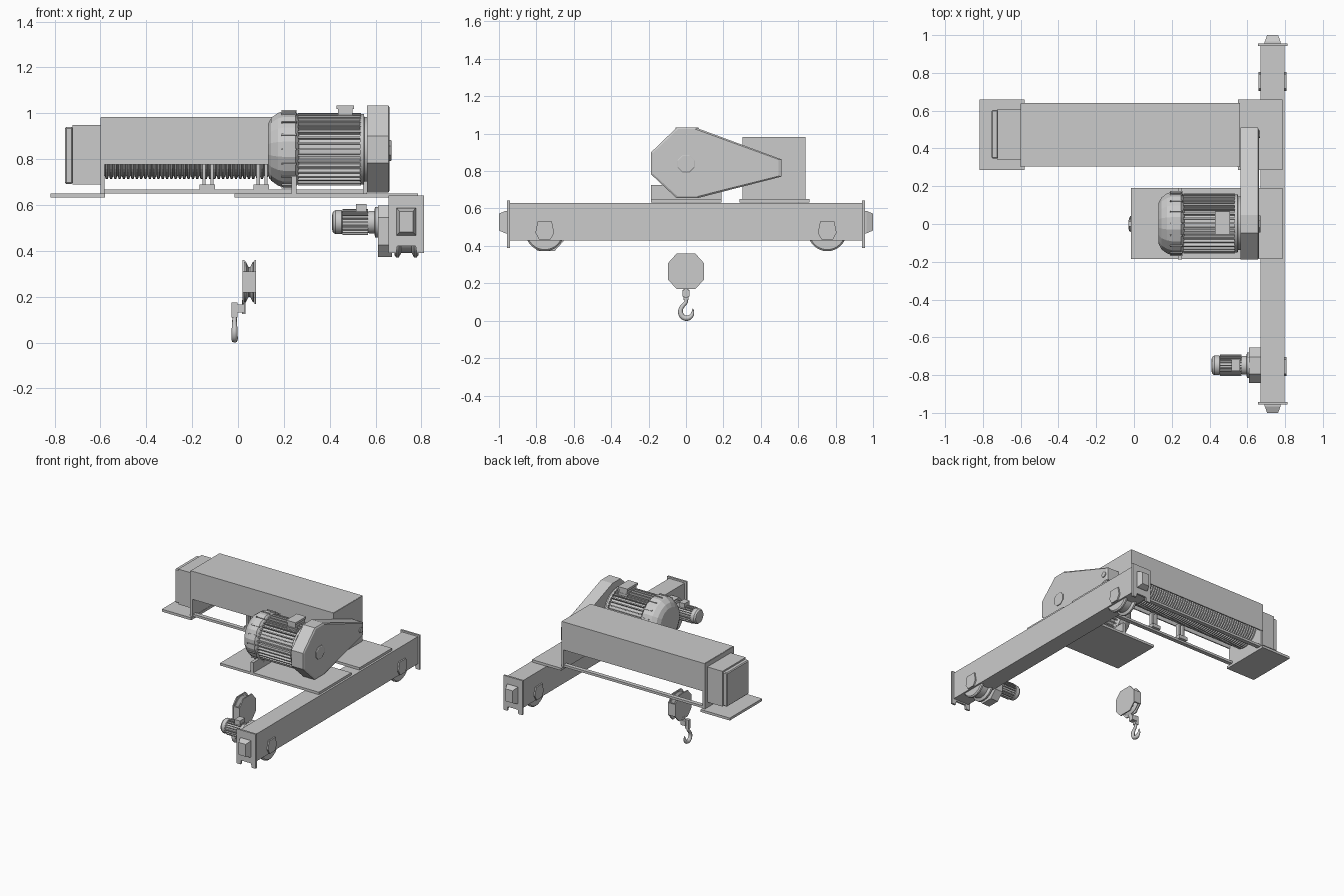
import bpy, bmesh
from math import sin, cos, pi
from mathutils import Matrix

if "Cube" in bpy.data.objects:
    bpy.data.objects.remove(bpy.data.objects["Cube"])


def finish(name, bm, smooth=False):
    bmesh.ops.remove_doubles(bm, verts=bm.verts, dist=1e-6)
    bmesh.ops.recalc_face_normals(bm, faces=bm.faces)
    me = bpy.data.meshes.new(name)
    bm.to_mesh(me)
    bm.free()
    ob = bpy.data.objects.new(name, me)
    bpy.context.collection.objects.link(ob)
    if smooth:
        bpy.ops.object.select_all(action='DESELECT')
        ob.select_set(True)
        bpy.context.view_layer.objects.active = ob
        bpy.ops.object.shade_smooth_by_angle()
    return ob


def add_box(bm, x, y, z):
    m = Matrix.Translation(((x[0] + x[1]) / 2, (y[0] + y[1]) / 2, (z[0] + z[1]) / 2))
    s = Matrix.Diagonal((x[1] - x[0], y[1] - y[0], z[1] - z[0], 1))
    bmesh.ops.create_cube(bm, size=1, matrix=m @ s)


def box(name, x, y, z):
    bm = bmesh.new()
    add_box(bm, x, y, z)
    return finish(name, bm)


def loft(name, rings, smooth=False):
    """Skin a list of closed point loops and cap both ends."""
    bm = bmesh.new()
    loops = [[bm.verts.new(p) for p in r] for r in rings]
    n = len(loops[0])
    for a, b in zip(loops, loops[1:]):
        for i in range(n):
            j = (i + 1) % n
            bm.faces.new((a[i], a[j], b[j], b[i]))
    bm.faces.new(loops[0])
    bm.faces.new(loops[-1])
    return finish(name, bm, smooth)


def prism(name, profile, x0, x1):
    """Extrude a y-z profile along x."""
    return loft(name, [[(x, y, z) for y, z in profile] for x in (x0, x1)])


def lathe(name, profile, y, z, seg=32, smooth=True):
    """Spin an (x, radius) profile about an axis along x."""
    a = [2 * pi * (i + .5) / seg for i in range(seg)]
    return loft(name, [[(x, y + r * cos(t), z + r * sin(t)) for t in a]
                       for x, r in profile], smooth)


def octagon(y, z, hy, hz, cy, cz):
    return [(y - cy, z - hz), (y + cy, z - hz), (y + hy, z - cz), (y + hy, z + cz),
            (y + cy, z + hz), (y - cy, z + hz), (y - hy, z + cz), (y - hy, z - cz)]


def fins(name, x, y, z, r0, r1, count, thick):
    bm = bmesh.new()
    for i in range(count):
        t = bmesh.new()
        add_box(t, x, (r0, r1), (-thick / 2, thick / 2))
        t.transform(Matrix.Translation((0, y, z)) @ Matrix.Rotation(2 * pi * i / count, 4, 'X'))
        me = bpy.data.meshes.new("tmp")
        t.to_mesh(me)
        t.free()
        bm.from_mesh(me)
        bpy.data.meshes.remove(me)
    finish(name, bm)


# End carriage beam with end plates and buffers
box("end_carriage", (.67, .798), (-.946, .946), (.43, .63))
for s, tag in ((-1, "front"), (1, "back")):
    outline = [(.657, .39), (.69, .39), (.695, .42), (.775, .42), (.78, .39),
               (.812, .39), (.812, .642), (.657, .642)]
    loft(tag + "_end_plate", [[(x, s * y, z) for x, z in outline] for y in (.942, .956)])
    loft(tag + "_buffer", [[(.734 + a * hx, s * y, .527 + b * hz)
                            for a, b in ((-1, -1), (1, -1), (1, 1), (-1, 1))]
                           for y, hx, hz in ((.95, .042, .06), (.965, .042, .06), (1.0, .029, .045))])
    # Wheels and their bearing covers
    wy = s * .755
    lathe(tag + "_wheel", [(.683, .05), (.683, .095), (.69, .1035), (.702, .1035), (.712, .085),
                           (.758, .085), (.768, .1035), (.78, .1035), (.787, .095), (.787, .05)],
          wy, .475, 40)
    cover = [(wy - .03, .433), (wy + .03, .433), (wy + .05, .47),
             (wy + .038, .53), (wy - .038, .53), (wy - .05, .47)]
    prism(tag + "_bearing_cover", cover, .66, .808)

# Travel drive
ty, tz = -.748, .525
prism("travel_gearbox", octagon(ty, .485, .093, .113, .045, .06), .61, .672)
lathe("travel_flange", [(.565, .045), (.575, .05), (.595, .05), (.598, .067), (.612, .067)], ty, tz, 24)
lathe("travel_motor", [(.41, .03), (.414, .045), (.425, .053), (.452, .053), (.456, .048),
                       (.572, .048)], ty, tz, 20)
fins("travel_motor_fins", (.456, .568), ty, tz, .04, .057, 20, .005)
box("travel_terminal_box", (.515, .56), (ty - .03, ty + .03), (.565, .605))

# Hoist base plates
box("motor_base_plate", (-.015, .786), (-.186, .19), (.632, .65))
for x, tag in (((-.817, -.58), "left"), ((.55, .786), "right")):
    box(tag + "_drum_foot", x, (.285, .66), (.632, .65))

# Drum housing: cover with top and side walls, end plates
w = [(.305, .777), (.313, .777), (.313, .975), (.632, .975), (.632, .777),
     (.64, .777), (.64, .983), (.305, .983)]
prism("drum_cover", w, -.597, .56)
for x, tag in (((-.6, -.582), "left"), ((.546, .562), "right")):
    box(tag + "_drum_plate", x, (.303, .638), (.645, .981))
box("left_control_box", (-.722, -.597), (.34, .61), (.69, .948))
b = box("control_box_lid", (-.755, -.72), (.347, .603), (.692, .94))
m = b.modifiers.new("bevel", 'BEVEL')
m.width = .006
m.segments = 1

# Grooved rope drum
prof = []
for i in range(60):
    x = -.582 + i * .0188
    prof += [(x, .112), (x + .005, .127), (x + .0135, .127)]
lathe("rope_drum", prof + [(.546, .112)], .475, .84, 40, False)

# Tie bars and rope guide clamps under the drum
for y, tag in ((.325, "front"), (.62, "back")):
    box(tag + "_tie_bar", (-.582, .55), (y - .015, y + .015), (.65, .667))
for i, x in enumerate((-.134, .102)):
    bm = bmesh.new()
    add_box(bm, (x - .034, x + .034), (.308, .36), (.664, .69))
    for d in (-.014, .02):
        add_box(bm, (x + d - .007, x + d + .007), (.316, .345), (.688, .785))
    finish("rope_clamp_%d" % i, bm)

# Hoist motor: fan cowl, finned body, flange, feet and terminal box
my, mz = .003, .843
lathe("fan_cowl", [(.13, .02), (.13, .11), (.145, .14), (.175, .162), (.2, .17), (.25, .17),
                   (.262, .155), (.27, .13)], my, mz, 16, False)
fins("cowl_ribs", (.19, .256), my, mz, .15, .172, 16, .008)
lathe("hoist_motor_body", [(.255, .138), (.54, .138)], my, mz, 40)
fins("hoist_motor_fins", (.262, .536), my, mz, .13, .158, 36, .008)
lathe("motor_flange", [(.533, .155), (.549, .155), (.551, .142), (.57, .142)], my, mz, 32)
box("motor_foot", (.233, .255), (-.187, .19), (.648, .725))
box("terminal_box", (.437, .5), (-.05, .06), (.96, 1.022))
box("terminal_lid", (.43, .507), (-.056, .066), (1.018, 1.034))

# Hoist gearbox joining motor and drum
gear = [(-.05, .655), (.06, .655), (.51, .77), (.51, .863), (.048, 1.034), (-.048, 1.034),
        (-.187, .9), (-.187, .783)]
inset = [(.1 + (y - .1) * .965, .84 + (z - .84) * .95) for y, z in gear]
loft("hoist_gearbox", [[(x, y, z) for y, z in p]
                       for x, p in ((.563, gear), (.656, gear), (.662, inset))])
lathe("gearbox_cap", [(.655, .05), (.667, .05), (.67, .045)], 0, .838, 8, False)
lathe("drum_shaft_cap", [(.64, .02), (.668, .02)], .475, .82, 12)

# Hook block: side cheeks, guards and sheave
block = octagon(0, .264, .095, .095, .05, .045)
for x, tag in ((.02, "left"), (.071, "right")):
    prism(tag + "_cheek", block, x, x + .008)
for s, tag in ((-1, "front"), (1, "back")):
    box(tag + "_guard", (.022, .077), sorted((s * .087, s * .0945)), (.218, .309))
lathe("sheave", [(.029, .03), (.029, .088), (.034, .09), (.046, .065), (.053, .065),
                 (.065, .09), (.07, .088), (.07, .03)], 0, .264, 32)

# Hook shank and hook
box("hook_link", (-.01, .03), (-.019, .019), (.13, .165))
box("link_neck", (.018, .032), (-.012, .012), (.125, .185))
box("hook_shank", (-.028, -.003), (-.013, .013), (.11, .175))
path = [(0, .12, .8), (0, .1, .8), (-.014, .083, .85), (-.028, .06, 1), (-.026, .033, 1.1),
        (-.01, .016, 1.15), (.014, .015, 1.1), (.031, .03, .85), (.037, .05, .5), (.036, .066, .15)]
cu = bpy.data.curves.new("hook", 'CURVE')
cu.dimensions = '3D'
cu.bevel_depth = .0125
cu.bevel_resolution = 2
cu.resolution_u = 4
cu.use_fill_caps = True
sp = cu.splines.new('BEZIER')
sp.bezier_points.add(len(path) - 1)
for p, (y, z, r) in zip(sp.bezier_points, path):
    p.co = (-.015, y, z)
    p.radius = r
    p.handle_left_type = p.handle_right_type = 'AUTO'
bpy.context.collection.objects.link(bpy.data.objects.new("hook", cu))
